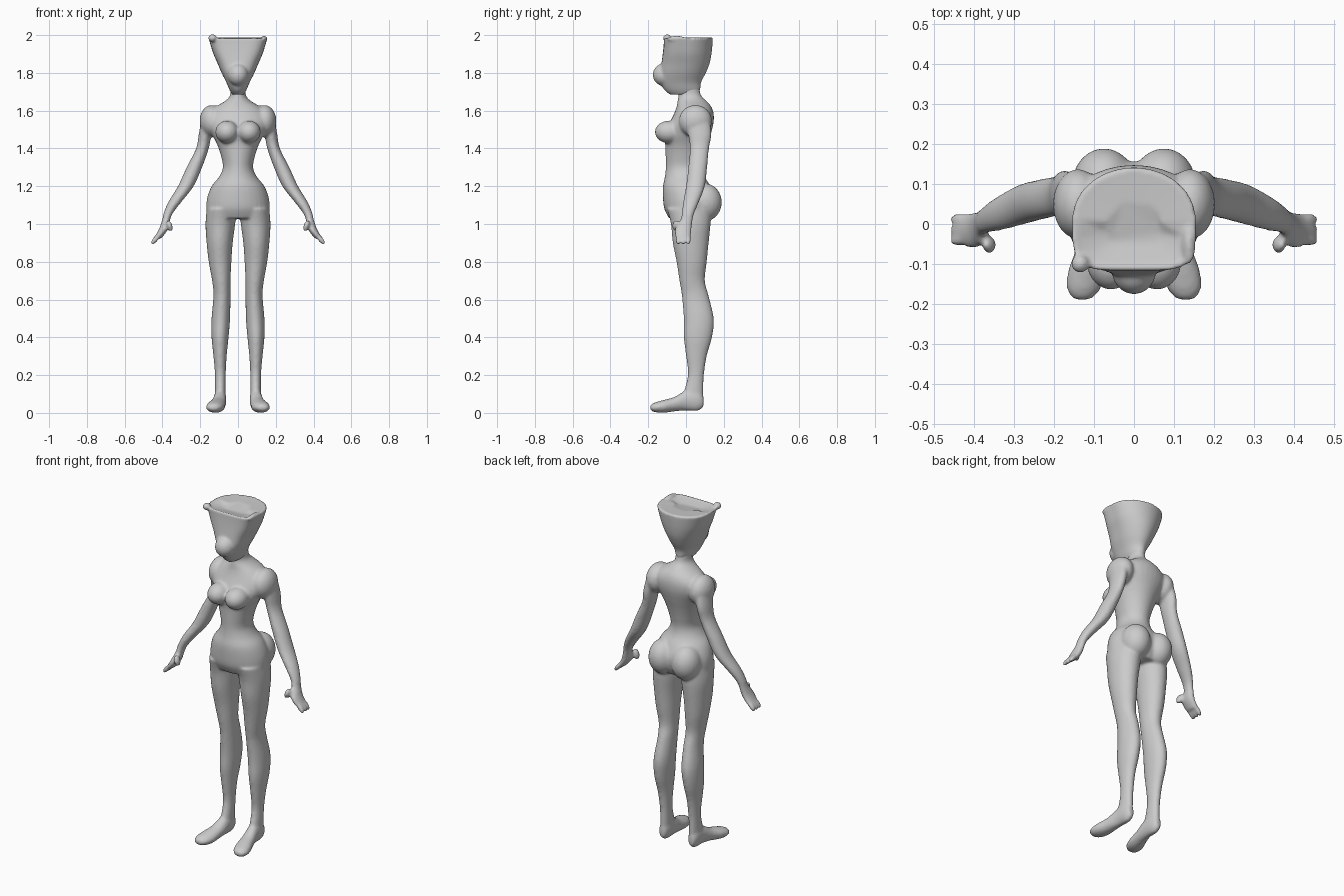
import bpy
import bmesh
import math
from mathutils import Matrix, Vector

default_cube = bpy.data.objects.get("Cube")
if default_cube:
    bpy.data.objects.remove(default_cube, do_unlink=True)

clay = bpy.data.materials.new("clay_grey")
clay.use_nodes = True
clay_colour = (0.6, 0.6, 0.6, 1.0)
clay.diffuse_color = clay_colour
clay.node_tree.nodes["Principled BSDF"].inputs["Base Color"].default_value = clay_colour


def spline(rows, steps=4):
    """Catmull-Rom interpolation between section rows."""
    rows = [Vector(row) for row in rows]
    result = []
    for i in range(len(rows) - 1):
        before, start = rows[max(i - 1, 0)], rows[i]
        end, after = rows[i + 1], rows[min(i + 2, len(rows) - 1)]
        for step in range(steps):
            t = step / steps
            result.append(start + (end - before) * (t / 2)
                          + (before * 2 - start * 5 + end * 4 - after) * (t * t / 2)
                          + (start * 3 - before - end * 3 + after) * (t * t * t / 2))
    return result + [rows[-1]]


def signed_power(value, exponent):
    return math.copysign(abs(value) ** exponent, value)


def loft(bm, rows, side=1, along_y=False, segments=32, squareness=None):
    """Rows hold (position, x min, x max, other min, other max)."""
    rings = []
    sections = spline(rows)
    for index, (position, left, right, low, high) in enumerate(sections):
        exponent = squareness(index / (len(sections) - 1)) if squareness else 1
        ring = []
        for k in range(segments):
            angle = math.tau * k / segments
            c, s = math.cos(angle), math.sin(angle)
            if s < 0:
                c, s = signed_power(c, exponent), signed_power(s, exponent)
            x = side * ((left + right) / 2 + c * (right - left) / 2)
            other = (low + high) / 2 + s * (high - low) / 2
            point = (x, position, other) if along_y else (x, other, position)
            ring.append(bm.verts.new(point))
        rings.append(ring)
    for lower, upper in zip(rings, rings[1:]):
        for k in range(segments):
            n = (k + 1) % segments
            bm.faces.new((lower[k], lower[n], upper[n], upper[k]))
    bm.faces.new(rings[0])
    return bm.faces.new(rings[-1])


def ellipsoid(bm, centre, radii, tilt=0):
    matrix = (Matrix.Translation(centre) @ Matrix.Rotation(tilt, 4, "Y")
              @ Matrix.Diagonal((*radii, 1)))
    bmesh.ops.create_uvsphere(bm, u_segments=24, v_segments=16, radius=1, matrix=matrix)


def finish(bm, name, voxel, smoothing):
    """Fuse the overlapping volumes into one smooth skin."""
    bmesh.ops.recalc_face_normals(bm, faces=bm.faces)
    mesh = bpy.data.meshes.new(name)
    bm.to_mesh(mesh)
    bm.free()
    mesh.materials.append(clay)
    obj = bpy.data.objects.new(name, mesh)
    bpy.context.collection.objects.link(obj)
    mesh.shade_smooth()
    remesh = obj.modifiers.new("fuse", "REMESH")
    remesh.mode = "VOXEL"
    remesh.voxel_size = voxel
    remesh.use_smooth_shade = True
    smooth = obj.modifiers.new("soften", "SMOOTH")
    smooth.factor = 0.5
    smooth.iterations = smoothing
    return obj


# Torso: height, half width, front, back
torso = [
    (1.03, .16, -.09, .125), (1.08, .168, -.115, .15), (1.14, .163, -.122, .155),
    (1.2, .14, -.122, .13), (1.25, .1, -.112, .1), (1.3, .08, -.107, .09),
    (1.36, .09, -.108, .1), (1.42, .11, -.11, .115), (1.47, .135, -.115, .13),
    (1.53, .165, -.09, .145), (1.58, .16, -.065, .147), (1.62, .12, -.05, .135),
    (1.65, .07, -.045, .11), (1.68, .042, -.04, .08), (1.73, .04, -.04, .07),
]
leg = [
    (.05, .065, .122, -.02, .09), (.1, .065, .122, -.015, .092),
    (.2, .065, .122, .01, .095), (.3, .06, .13, 0, .11),
    (.4, .05, .14, -.012, .138), (.5, .042, .14, -.012, .147),
    (.62, .04, .13, -.022, .12), (.7, .04, .137, -.035, .1),
    (.8, .035, .155, -.05, .11), (.9, .028, .166, -.07, .12),
    (1, .015, .172, -.08, .13), (1.08, .01, .165, -.1, .13),
]
foot = [
    (-.19, .11, .15, .015, .04), (-.165, .085, .168, .004, .055),
    (-.12, .07, .166, 0, .068), (-.06, .065, .145, .008, .085),
    (0, .062, .13, .012, .12), (.06, .065, .125, .01, .13),
    (.093, .078, .112, .03, .09),
]
arm = [
    (.925, .405, .447, -.055, .025), (.97, .372, .42, -.06, .03),
    (1.02, .36, .402, -.03, .035), (1.06, .343, .393, -.022, .045),
    (1.12, .297, .367, -.015, .07), (1.2, .235, .318, 0, .1),
    (1.3, .19, .272, .012, .112), (1.4, .155, .222, .02, .122),
    (1.48, .14, .207, .01, .135), (1.58, .12, .19, -.01, .12),
]

body = bmesh.new()
loft(body, [(z, -half, half, front, back) for z, half, front, back in torso])
for side in (-1, 1):
    loft(body, leg, side)
    loft(body, foot, side, along_y=True)
    loft(body, arm, side)
    # Shoulder, bust and seat volumes
    ellipsoid(body, (side * .14, .05, 1.545), (.063, .088, .085))
    ellipsoid(body, (side * .058, -.09, 1.487), (.062, .075, .06))
    ellipsoid(body, (side * .075, .1, 1.115), (.08, .09, .1))
    # Thumb and fingers
    ellipsoid(body, (side * .362, -.052, .99), (.015, .022, .032), side * .3)
    for y in (-.042, -.014, .012):
        ellipsoid(body, (side * .438, y, .918), (.014, .014, .034), side * -.7)
finish(body, "body", .008, 6)

# Head: narrow chin widening to a flat, square-fronted crown
head_rows = [
    (1.685, .03, -.085, .06), (1.71, .045, -.115, .075), (1.75, .062, -.135, .08),
    (1.8, .087, -.138, .105), (1.85, .108, -.13, .125), (1.9, .13, -.123, .135),
    (1.95, .146, -.118, .14), (1.988, .157, -.116, .142),
]
head = bmesh.new()
crown = loft(head, [(z, -half, half, front, back) for z, half, front, back in head_rows],
             segments=48, squareness=lambda t: 1 - .6 * t)
# Shallow hollow in the crown, deepest toward the front
for scale, drop in ((.85, .008), (.6, .012)):
    bmesh.ops.inset_region(head, faces=[crown], thickness=.02)
    for vert in crown.verts:
        vert.co.x *= scale
        vert.co.y *= scale
        vert.co.z -= drop if vert.co.y < 0 else drop / 4
# Muzzle and pointed crown corners
ellipsoid(head, (0, -.115, 1.79), (.056, .061, .06))
ellipsoid(head, (-.135, -.1, 1.984), (.022, .022, .02))
ellipsoid(head, (.138, -.05, 1.98), (.016, .05, .016))
finish(head, "head", .007, 3)
